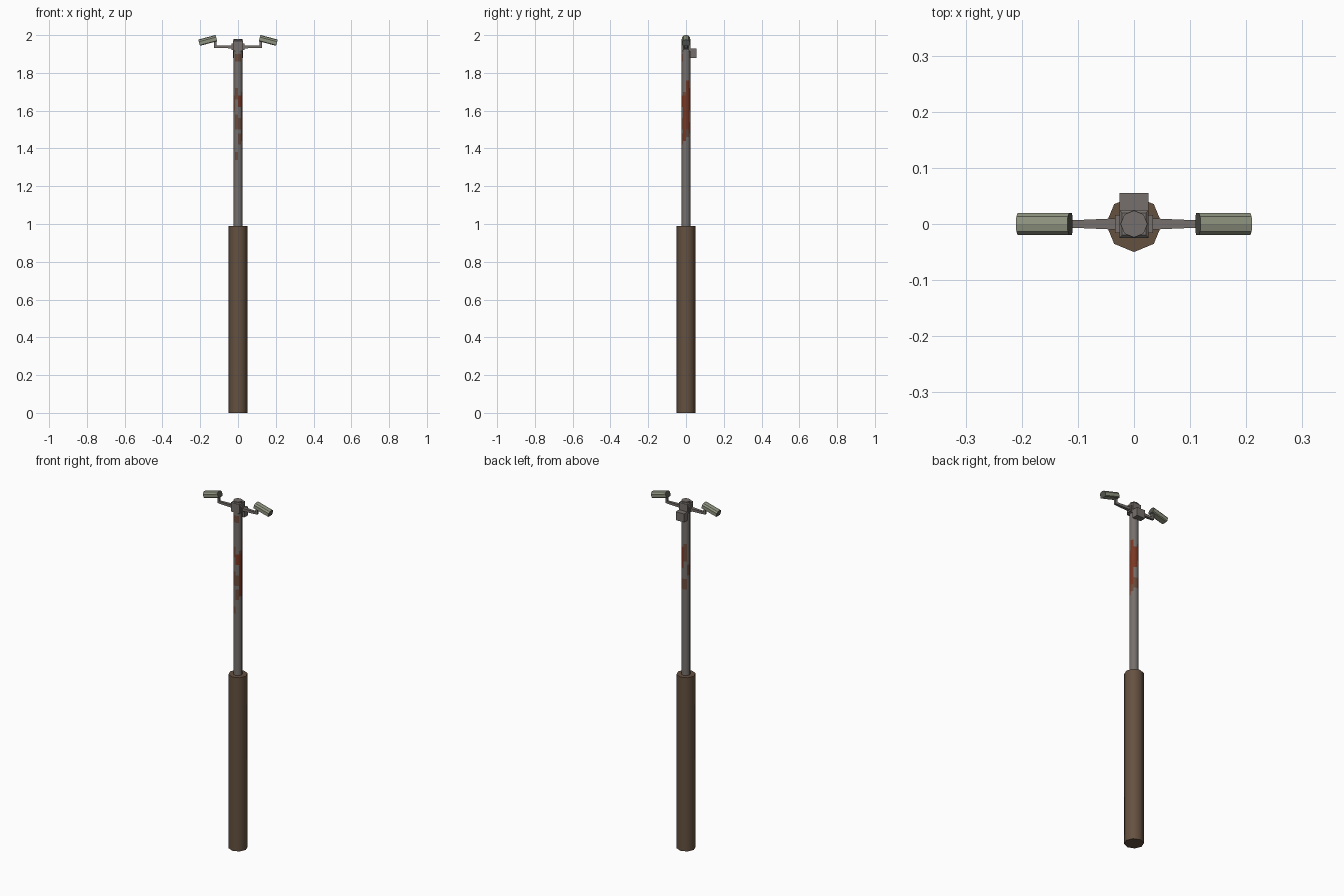
import bpy, bmesh, math
from mathutils import Matrix, Vector

if "Cube" in bpy.data.objects:
    bpy.data.objects.remove(bpy.data.objects["Cube"])


def lin(c):
    c /= 255
    return c / 12.92 if c <= 0.04045 else ((c + 0.055) / 1.055) ** 2.4


def mat(name, r, g, b):
    m = bpy.data.materials.new(name)
    m.diffuse_color = (lin(r), lin(g), lin(b), 1)
    m.use_nodes = True
    m.node_tree.nodes["Principled BSDF"].inputs["Base Color"].default_value = m.diffuse_color
    return m


BROWN = mat("brown post paint", 101, 81, 64)
GREY = mat("weathered grey metal", 118, 112, 108)
RED = mat("red rust", 122, 55, 34)
RUST = mat("brown rust", 108, 76, 60)
OLIVE = mat("olive grey housing", 143, 148, 128)
DARK = mat("dark grey end", 88, 88, 82)


def finish(name, bm, mats, smooth=False):
    bmesh.ops.recalc_face_normals(bm, faces=bm.faces[:])
    me = bpy.data.meshes.new(name)
    bm.to_mesh(me)
    bm.free()
    for m in mats:
        me.materials.append(m)
    ob = bpy.data.objects.new(name, me)
    bpy.context.collection.objects.link(ob)
    if smooth:
        bpy.ops.object.select_all(action='DESELECT')
        ob.select_set(True)
        bpy.context.view_layer.objects.active = ob
        bpy.ops.object.shade_smooth_by_angle(angle=math.radians(50))
    return ob


def loft(rings):
    """Skin a list of equal-length point rings and cap both ends."""
    bm = bmesh.new()
    vs = [[bm.verts.new(p) for p in ring] for ring in rings]
    n = len(vs[0])
    for a, b in zip(vs, vs[1:]):
        for i in range(n):
            j = (i + 1) % n
            bm.faces.new((a[i], a[j], b[j], b[i]))
    bm.faces.new(vs[0])
    bm.faces.new(vs[-1])
    return bm


def octagon(r, z):
    return [(r * math.cos(k * math.pi / 4), r * math.sin(k * math.pi / 4), z) for k in range(8)]


def box(name, lo, hi, m, bevel=0):
    bm = bmesh.new()
    lo, hi = Vector(lo), Vector(hi)
    bmesh.ops.create_cube(bm, size=1, matrix=Matrix.Translation((lo + hi) / 2)
                          @ Matrix.Diagonal((*(hi - lo), 1)))
    if bevel:
        top = [e for e in bm.edges if all(v.co.z > hi.z - 1e-5 for v in e.verts)]
        bmesh.ops.bevel(bm, geom=top, offset=bevel, segments=1, affect='EDGES')
    return finish(name, bm, [m])


# Thick lower post
finish("lower_post", loft([octagon(0.05, 0), octagon(0.05, 0.99)]), [BROWN], True)

# Thin upper pole, with rust patches: (side numbers, bottom, top, material slot)
patches = [
    ((7, 0), 1.50, 1.68, 1), ((7,), 1.44, 1.50, 1), ((0,), 1.68, 1.76, 1),
    ((1,), 1.60, 1.72, 1), ((0,), 1.46, 1.50, 2), ((7,), 1.68, 1.70, 2),
    ((6,), 1.62, 1.68, 1), ((6,), 1.50, 1.56, 2), ((6,), 1.42, 1.48, 2),
    ((5,), 1.66, 1.72, 2), ((5,), 1.50, 1.58, 2), ((5,), 1.34, 1.38, 2),
    ((5, 6), 1.86, 1.90, 2), ((4,), 1.60, 1.68, 2),
    ((2,), 1.64, 1.74, 2), ((1, 2), 1.48, 1.54, 2), ((3,), 1.56, 1.62, 2),
]
bm = loft([octagon(0.024, 0.98 + 0.02 * i) for i in range(51)])
for f in bm.faces:
    c = f.calc_center_median()
    if math.hypot(c.x, c.y) < 0.01:
        continue
    side = int(math.degrees(math.atan2(c.y, c.x)) % 360 // 45)
    for sides, z0, z1, slot in patches:
        if side in sides and z0 < c.z < z1:
            f.material_index = slot
finish("upper_pole", bm, [GREY, RED, RUST], True)

# Clamp at the pole top and junction box on the back
box("clamp", (-0.026, -0.025, 1.917), (0.026, 0.025, 1.975), GREY, 0.005)
box("junction_box", (-0.026, 0.02, 1.88), (0.026, 0.055, 1.928), GREY)


def rect(x, w, z0, z1):
    return [(x, -w, z0), (x, w, z0), (x, w, z1), (x, -w, z1)]


# Camera cross-section (y, z) with a shallow roof ridge
profile = [(0, 0.0175), (0.013, 0.015), (0.02, 0.006), (0.02, -0.013), (0.015, -0.0165),
           (-0.015, -0.0165), (-0.02, -0.013), (-0.02, 0.006), (-0.013, 0.015)]

for s, label in ((1, "right"), (-1, "left")):
    x0, x1 = sorted((s * 0.024, s * 0.034))
    box(label + "_arm_plate", (x0, -0.016, 1.922), (x1, 0.016, 1.956), GREY)
    # Tapered arm and upright
    finish(label + "_arm", loft([rect(s * 0.032, 0.010, 1.930, 1.946),
                                 rect(s * 0.126, 0.006, 1.932, 1.944)]), [GREY])
    x0, x1 = sorted((s * 0.115, s * 0.126))
    box(label + "_upright", (x0, -0.006, 1.934), (x1, 0.006, 1.972), GREY)
    # Camera housing, tipped down outwards, with dark ends
    bm = loft([[(x, y, z) for y, z in profile] for x in (-0.0475, 0.0475)])
    for f in bm.faces:
        if len(f.verts) > 4:
            f.material_index = 1
    lens = [f for f in bm.faces if len(f.verts) > 4 and f.calc_center_median().x > 0]
    bmesh.ops.inset_region(bm, faces=lens, thickness=0.003, depth=-0.003)
    bmesh.ops.transform(bm, verts=bm.verts[:], matrix=Matrix.Scale(s, 4, (1, 0, 0))
                        @ Matrix.Translation((0.16, 0, 1.9715))
                        @ Matrix.Rotation(math.radians(15), 4, 'Y'))
    finish(label + "_camera", bm, [OLIVE, DARK])
